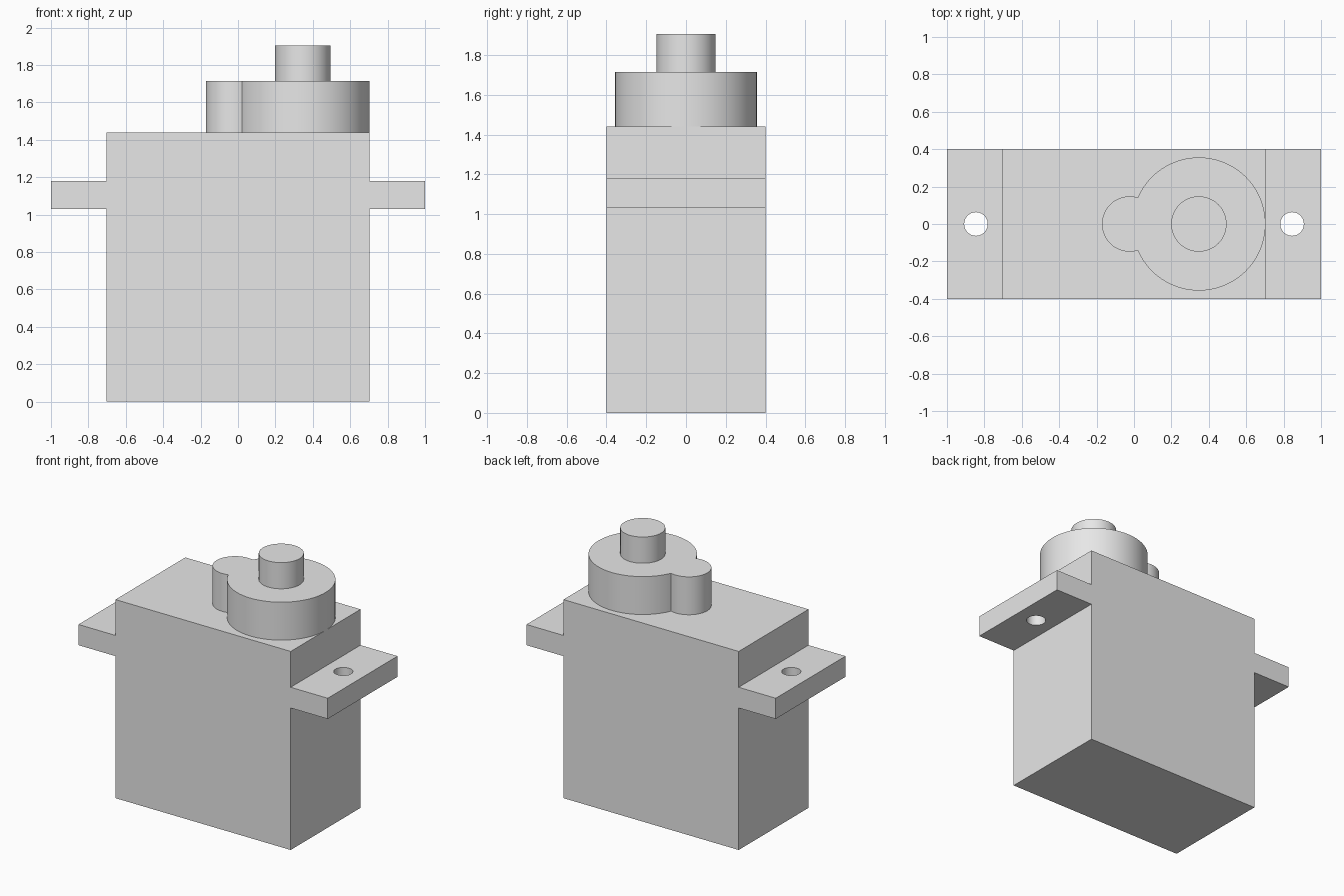
import bpy
import bmesh
from math import acos, cos, sin, pi, radians
from mathutils import Vector

cube = bpy.data.objects.get("Cube")
if cube:
    bpy.data.objects.remove(cube, do_unlink=True)

# Dimensions
BODY_X, HALF_Y, BODY_TOP = 0.703, 0.4, 1.44
TAB_LOW, TAB_HIGH = 1.03, 1.18
HOLE_X, HOLE_R = 0.845, 0.063
HUB_X, HUB_R, HUB_TOP = 0.347, 0.356, 1.715
LOBE_X, LOBE_R = -0.023, 0.148
SHAFT_TOP = 1.905

grey = bpy.data.materials.new("plain_grey")
grey.use_nodes = True
grey.diffuse_color = (0.8, 0.8, 0.8, 1)
grey.node_tree.nodes["Principled BSDF"].inputs["Base Color"].default_value = (0.8, 0.8, 0.8, 1)


def extrude_outline(name, points, direction, smooth=False):
    """Make a solid by sweeping a closed outline along a direction."""
    bm = bmesh.new()
    face = bm.faces.new([bm.verts.new(p) for p in points])
    swept = bmesh.ops.extrude_face_region(bm, geom=[face], use_keep_orig=True)
    moved = [v for v in swept["geom"] if isinstance(v, bmesh.types.BMVert)]
    bmesh.ops.translate(bm, verts=moved, vec=Vector(direction))
    bmesh.ops.recalc_face_normals(bm, faces=bm.faces)
    mesh = bpy.data.meshes.new(name)
    bm.to_mesh(mesh)
    bm.free()
    mesh.materials.append(grey)
    obj = bpy.data.objects.new(name, mesh)
    bpy.context.collection.objects.link(obj)
    if smooth:
        shade(obj)
    return obj


def activate(obj):
    bpy.ops.object.select_all(action="DESELECT")
    obj.select_set(True)
    bpy.context.view_layer.objects.active = obj


def shade(obj):
    activate(obj)
    bpy.ops.object.shade_smooth_by_angle(angle=radians(30))


def arc(x, r, z, start, end, steps):
    """Points along an arc centred on the x axis, end point left out."""
    angles = [start + (end - start) * i / steps for i in range(steps)]
    return [(x + r * cos(a), r * sin(a), z) for a in angles]


# Case with both mounting tabs, as one cross-shaped profile
half = [(BODY_X, 0), (BODY_X, TAB_LOW), (1, TAB_LOW),
        (1, TAB_HIGH), (BODY_X, TAB_HIGH), (BODY_X, BODY_TOP)]
profile = half + [(-x, z) for x, z in reversed(half)]
case = extrude_outline("case_with_tabs", [(x, -HALF_Y, z) for x, z in profile],
                       (0, 2 * HALF_Y, 0))

# Screw holes through the tabs
for side in (-1, 1):
    cutter = extrude_outline("hole_cutter", arc(side * HOLE_X, HOLE_R, TAB_LOW - 0.1, 0, 2 * pi, 48),
                             (0, 0, TAB_HIGH - TAB_LOW + 0.2))
    cutter.hide_render = True
    cut = case.modifiers.new("screw_hole", "BOOLEAN")
    cut.operation, cut.solver, cut.object = "DIFFERENCE", "EXACT", cutter
    activate(case)
    bpy.ops.object.modifier_apply(modifier=cut.name)
    bpy.data.objects.remove(cutter, do_unlink=True)
shade(case)

# Gear housing: large round hub merged with a small lobe
gap = HUB_X - LOBE_X
hub_cut = acos((gap**2 + HUB_R**2 - LOBE_R**2) / (2 * gap * HUB_R))
lobe_cut = acos((gap**2 + LOBE_R**2 - HUB_R**2) / (2 * gap * LOBE_R))
outline = arc(HUB_X, HUB_R, BODY_TOP, hub_cut - pi, pi - hub_cut, 96)
outline += arc(LOBE_X, LOBE_R, BODY_TOP, lobe_cut, 2 * pi - lobe_cut, 48)
extrude_outline("gear_housing", outline, (0, 0, HUB_TOP - BODY_TOP), smooth=True)

# Output shaft
extrude_outline("output_shaft", arc(HUB_X, LOBE_R, HUB_TOP, 0, 2 * pi, 64),
                (0, 0, SHAFT_TOP - HUB_TOP), smooth=True)
